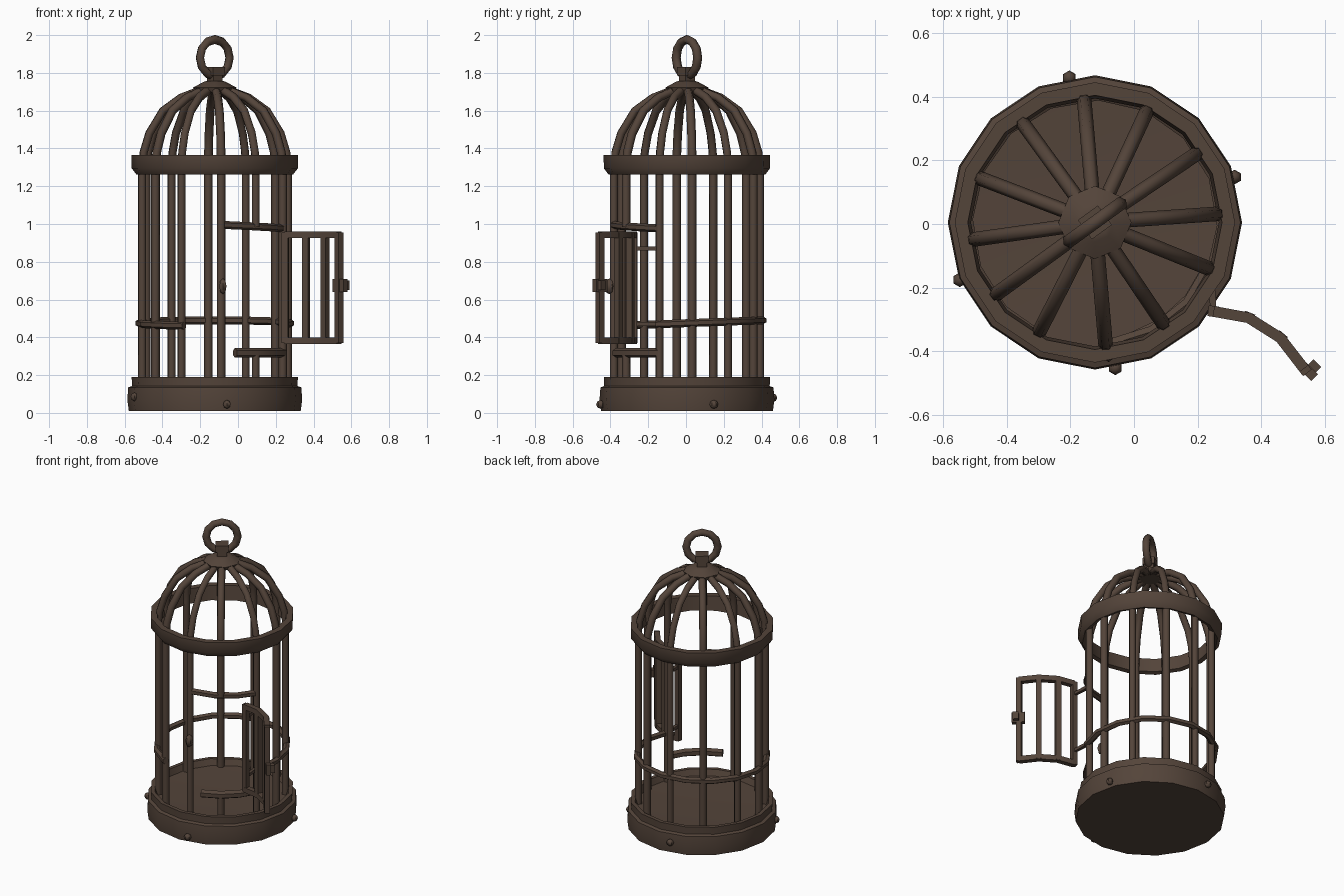
import bpy, bmesh, math
from mathutils import Vector, Matrix

if "Cube" in bpy.data.objects:
    bpy.data.objects.remove(bpy.data.objects["Cube"])

CX, CY = -0.123, 0.005          # cage axis
iron = bpy.data.materials.new("dark_brown_iron")
iron.diffuse_color = (0.088, 0.058, 0.042, 1)
iron.use_nodes = True
iron.node_tree.nodes["Principled BSDF"].inputs["Base Color"].default_value = iron.diffuse_color


def finish(name, bm, smooth=40):
    bmesh.ops.recalc_face_normals(bm, faces=bm.faces[:])
    me = bpy.data.meshes.new(name)
    bm.to_mesh(me)
    bm.free()
    me.materials.append(iron)
    ob = bpy.data.objects.new(name, me)
    bpy.context.collection.objects.link(ob)
    bpy.ops.object.select_all(action='DESELECT')
    ob.select_set(True)
    bpy.context.view_layer.objects.active = ob
    bpy.ops.object.shade_smooth_by_angle(angle=math.radians(smooth))
    return ob


def tube(bm, path, side, r, n=6, phase=0.0):
    """Sweep an n-gon along a planar path; side is the plane's normal."""
    pts = [Vector(p) for p in path]
    side = Vector(side).normalized()
    rings = []
    for i, p in enumerate(pts):
        t = (pts[min(i + 1, len(pts) - 1)] - pts[max(i - 1, 0)]).normalized()
        v = t.cross(side).normalized()
        rings.append([bm.verts.new(p + r * (math.cos(phase + 2 * math.pi * k / n) * side
                                            + math.sin(phase + 2 * math.pi * k / n) * v))
                      for k in range(n)])
    for a, b in zip(rings, rings[1:]):
        for k in range(n):
            bm.faces.new((a[k], a[(k + 1) % n], b[(k + 1) % n], b[k]))
    bm.faces.new(rings[0])
    bm.faces.new(rings[-1])


def lathe(bm, profile, n, closed=False, mat=Matrix.Translation((CX, CY, 0))):
    """Revolve (radius, height) points; open profiles get capped ends."""
    rings = [[bm.verts.new(mat @ Vector((r * math.cos(2 * math.pi * k / n),
                                         r * math.sin(2 * math.pi * k / n), z)))
              for k in range(n)] for r, z in profile]
    pairs = list(zip(rings, rings[1:]))
    if closed:
        pairs.append((rings[-1], rings[0]))
    for a, b in pairs:
        for k in range(n):
            bm.faces.new((a[k], a[(k + 1) % n], b[(k + 1) % n], b[k]))
    if not closed:
        bm.faces.new(rings[0])
        bm.faces.new(rings[-1])


def polar(deg, r, z):
    a = math.radians(deg)
    return Vector((CX + r * math.cos(a), CY + r * math.sin(a), z))


def box(bm, loc, size, deg=0):
    bmesh.ops.create_cube(bm, size=1, matrix=Matrix.Translation(loc)
                          @ Matrix.Rotation(math.radians(deg), 4, 'Z')
                          @ Matrix.Diagonal((*size, 1)))


# base tray with raised lip and recessed floor
bm = bmesh.new()
lathe(bm, [(0.455, 0.01), (0.463, 0.07), (0.458, 0.135), (0.438, 0.142), (0.44, 0.19),
           (0.415, 0.19), (0.40, 0.15), (0.2, 0.142)], 16)
finish("base_tray", bm, 50)

# upper hoop
bm = bmesh.new()
lathe(bm, [(0.415, 1.262), (0.44, 1.295), (0.441, 1.365), (0.40, 1.365), (0.39, 1.27)], 16, True)
finish("upper_hoop", bm, 50)

# bars running up into the dome ribs; the doorway bar is interrupted
dome = [(0.388, 1.30), (0.380, 1.38), (0.350, 1.48), (0.277, 1.60), (0.180, 1.67), (0.06, 1.715)]
DOOR = 304
for i, deg in enumerate([4, 34, 65, 95, 126, 159, 188, 216, 243, 275, DOOR, 338]):
    a = math.radians(deg)
    side = (-math.sin(a), math.cos(a), 0)
    bm = bmesh.new()
    if deg == DOOR:
        tube(bm, [polar(deg, 0.388, 0.14), polar(deg, 0.388, 0.32)], side, 0.022)
        start = 0.985
    else:
        start = 0.14
    tube(bm, [polar(deg, 0.388, start)] + [polar(deg, r, z) for r, z in dome], side, 0.023)
    finish(f"bar_{i + 1}", bm, 65)

# middle band around the bars, open at the doorway
bm = bmesh.new()
tube(bm, [polar(-24 + 270 * k / 12, 0.402, 0.475 + 0.015 * math.sin(math.radians(-24 + 270 * k / 12)))
          for k in range(13)], (0, 0, 1), 0.021)
finish("middle_band", bm, 50)

# doorway lintel and sill
bm = bmesh.new()
tube(bm, [polar(d, 0.388, 0.995 - 0.0003 * (d - 277)) for d in (277, 298, 319, 340)], (0, 0, 1), 0.021)
finish("door_lintel", bm, 50)
bm = bmesh.new()
tube(bm, [polar(d, 0.388, 0.318) for d in (286, 304, 321, 338)], (0, 0, 1), 0.026)
finish("door_sill", bm, 50)

# open curved door: rails and uprights
door = [(0.25, -0.275), (0.36, -0.295), (0.46, -0.358), (0.535, -0.455)]
Q = math.pi / 4
bm = bmesh.new()
for z in (0.383, 0.943):
    tube(bm, [(x, y, z) for x, y in door], (0, 0, 1), 0.024, 4, Q)
for (x, y), d in zip(door, (-8, -22, -40, -52)):
    s = (math.cos(math.radians(d)), math.sin(math.radians(d)), 0)
    tube(bm, [(x, y, 0.37), (x, y, 0.955)], s, 0.024, 4, Q)
finish("door", bm, 30)

# door latch and the catch on the neighbouring bar
bm = bmesh.new()
box(bm, (0.54, -0.455, 0.675), (0.08, 0.03, 0.07), -45)
box(bm, (0.565, -0.45, 0.675), (0.035, 0.035, 0.05), -45)
finish("door_latch", bm, 30)
bm = bmesh.new()
bmesh.ops.create_uvsphere(bm, u_segments=6, v_segments=4, radius=1,
                          matrix=Matrix.Translation((-0.08, -0.405, 0.67)) @ Matrix.Diagonal((0.022, 0.03, 0.042, 1)))
finish("latch_catch", bm, 50)

# hinges between door and bar
bm = bmesh.new()
for z in (0.47, 0.87):
    tube(bm, [polar(-24, 0.40, z), (0.25, -0.275, z)], (0, 0, 1), 0.014, 4, Q)
finish("door_hinges", bm, 30)

# dome cap
bm = bmesh.new()
lathe(bm, [(0.10, 1.695), (0.115, 1.722), (0.06, 1.752), (0.045, 1.757)], 8)
finish("dome_cap", bm, 30)

# ring mount
bm = bmesh.new()
box(bm, (CX, CY, 1.775), (0.06, 0.06, 0.06), 36)
box(bm, (CX, CY, 1.81), (0.078, 0.075, 0.045), 36)
finish("ring_mount", bm, 30)

# hanging ring
bm = bmesh.new()
lathe(bm, [(0.097 + 0.024 * math.cos(k * math.pi / 3), 0.024 * math.sin(k * math.pi / 3)) for k in range(6)],
      12, True, Matrix.Translation((CX, CY, 1.88)) @ Matrix.Rotation(math.radians(36), 4, 'Z')
      @ Matrix.Rotation(math.pi / 2, 4, 'X'))
finish("hanging_ring", bm, 65)

# rivets around the base
for i, (deg, z) in enumerate([(18, 0.045), (100, 0.08), (203, 0.085), (278, 0.045)]):
    bm = bmesh.new()
    bmesh.ops.create_uvsphere(bm, u_segments=6, v_segments=4, radius=0.023,
                              matrix=Matrix.Translation(polar(deg, 0.462, z)))
    finish(f"rivet_{i + 1}", bm, 50)
